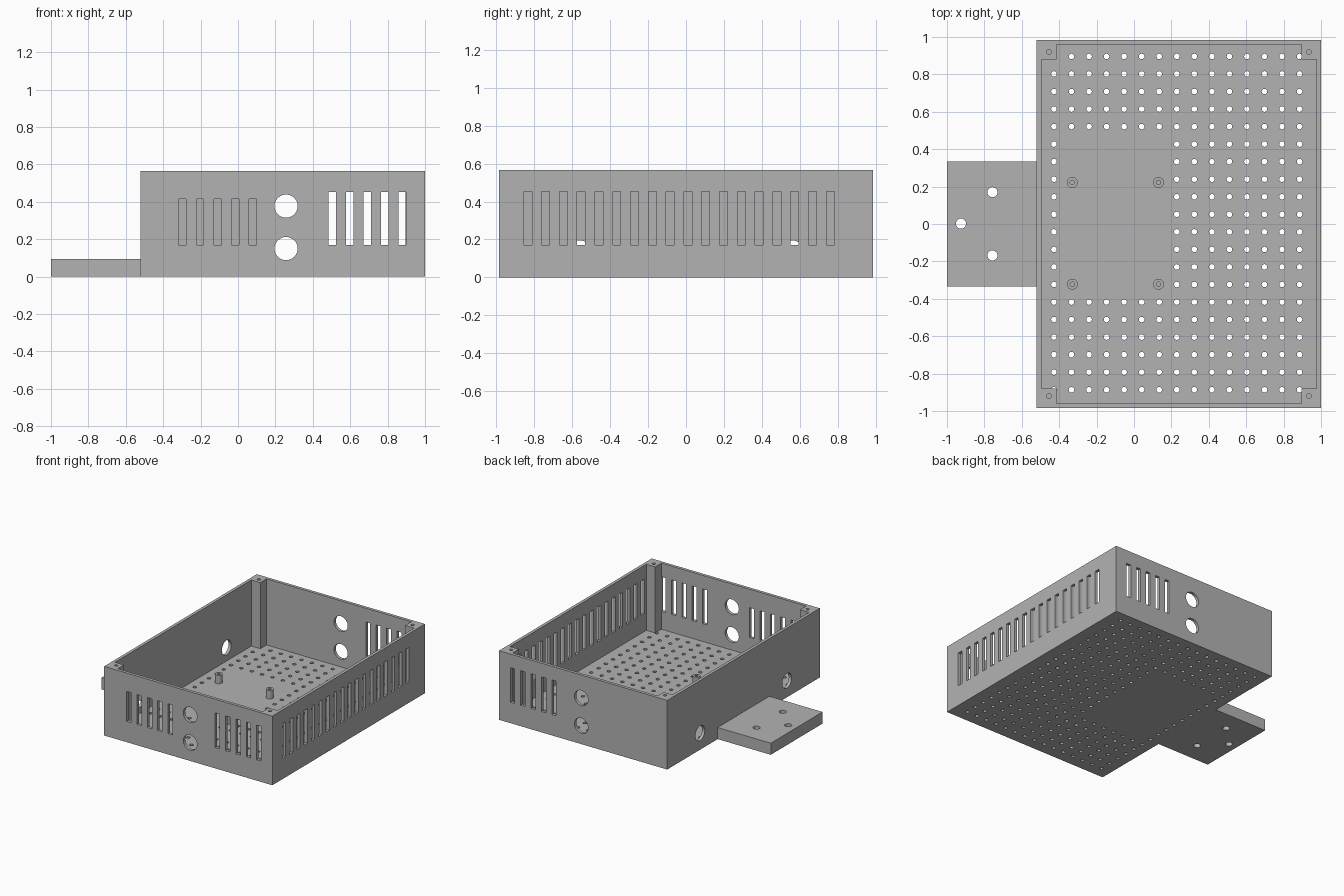
import bpy
import bmesh
from mathutils import Matrix, Vector

if "Cube" in bpy.data.objects:
    bpy.data.objects.remove(bpy.data.objects["Cube"], do_unlink=True)

grey = bpy.data.materials.new("plain grey")
grey.use_nodes = True
colour = (0.45, 0.45, 0.45, 1)
grey.diffuse_color = colour
grey.node_tree.nodes["Principled BSDF"].inputs["Base Color"].default_value = colour


def box(bm, lo, hi):
    lo, hi = Vector(lo), Vector(hi)
    m = Matrix.Translation((lo + hi) / 2) @ Matrix.Diagonal((*(hi - lo), 1))
    bmesh.ops.create_cube(bm, size=1, matrix=m)


def rod(bm, centre, radius, depth, axis="Z", sides=24):
    turn = {"X": Matrix.Rotation(1.5708, 4, "Y"),
            "Y": Matrix.Rotation(1.5708, 4, "X"), "Z": Matrix()}[axis]
    bmesh.ops.create_cone(bm, cap_ends=True, segments=sides, radius1=radius, radius2=radius,
                          depth=depth, matrix=Matrix.Translation(centre) @ turn)


def finish(bm, name):
    mesh = bpy.data.meshes.new(name)
    bm.to_mesh(mesh)
    bm.free()
    mesh.materials.append(grey)
    ob = bpy.data.objects.new(name, mesh)
    bpy.context.collection.objects.link(ob)
    return ob


def activate(ob):
    bpy.ops.object.select_all(action="DESELECT")
    ob.select_set(True)
    bpy.context.view_layer.objects.active = ob


def cut(ob, bm):
    cutter = finish(bm, "cutter")
    cutter.hide_render = True
    mod = ob.modifiers.new("cut", "BOOLEAN")
    mod.operation, mod.solver, mod.object = "DIFFERENCE", "EXACT", cutter
    activate(ob)
    bpy.ops.object.modifier_apply(modifier=mod.name)
    bpy.data.objects.remove(cutter, do_unlink=True)


def smooth(ob):
    activate(ob)
    bpy.ops.object.shade_smooth_by_angle()


left, right, half, top = -0.52, 1.0, 0.985, 0.565
wall, floor, post, pitch = 0.025, 0.025, 0.08, 0.0938

# Open tray, hollowed by two crossing boxes that leave the corner posts
bm = bmesh.new()
box(bm, (left, -half, 0), (right, half, top))
tray = finish(bm, "tray")
for px, py in ((post, 0), (0, post)):
    bm = bmesh.new()
    dx, dy = wall + px, wall + py
    box(bm, (left + dx, dy - half, floor), (right - dx, half - dy, 1))
    cut(tray, bm)

# Wall vents and cable holes
bm = bmesh.new()


def slot_y(x, y, z_top):
    box(bm, (x - 0.02, y - 0.03, 0.17), (x + 0.02, y + 0.03, z_top))


for i in range(18):
    y = -0.834 + i * pitch
    box(bm, (right - 0.03, y - 0.021, 0.17), (right + 0.03, y + 0.021, 0.453))
for i in range(5):
    slot_y(-0.297 + i * pitch, -half, 0.414)
    for y in (-half, half):
        slot_y(0.503 + i * pitch, y, 0.453)
for y in (-half, half):
    for z in (0.15, 0.377):
        rod(bm, (0.257, y, z), 0.062, 0.08, "Y", 32)
for y in (-0.56, 0.56):
    rod(bm, (left, y, 0.135), 0.06, 0.08, "X", 32)
cut(tray, bm)

# Floor perforations around the solid mounting area, and screw holes in the posts
bm = bmesh.new()
for col in range(15):
    for row in range(20):
        if not (1 <= col <= 6 and 5 <= row <= 13):
            rod(bm, (-0.428 + col * pitch, 0.896 - row * pitch, 0), 0.015, 0.052, sides=12)
for x in (left + 0.065, right - 0.065):
    for y in (0.92, -0.92):
        rod(bm, (x, y, top), 0.013, 0.2, sides=16)
cut(tray, bm)
smooth(tray)

# Mounting standoffs with blind screw holes
for n, (x, y) in enumerate(((-0.33, 0.222), (0.131, 0.222), (-0.33, -0.322), (0.131, -0.322))):
    bm = bmesh.new()
    rod(bm, (x, y, floor + 0.035), 0.029, 0.07)
    standoff = finish(bm, f"standoff_{n + 1}")
    bm = bmesh.new()
    rod(bm, (x, y, floor + 0.07), 0.012, 0.12, sides=16)
    cut(standoff, bm)
    smooth(standoff)

# Side mounting plate with three bolt holes
bm = bmesh.new()
box(bm, (-1, -0.334, 0), (left, 0.334, 0.095))
plate = finish(bm, "mounting_plate")
bm = bmesh.new()
for x, y in ((-0.757, 0.17), (-0.757, -0.168), (-0.925, 0.002)):
    rod(bm, (x, y, 0.05), 0.027, 0.2)
cut(plate, bm)
smooth(plate)
